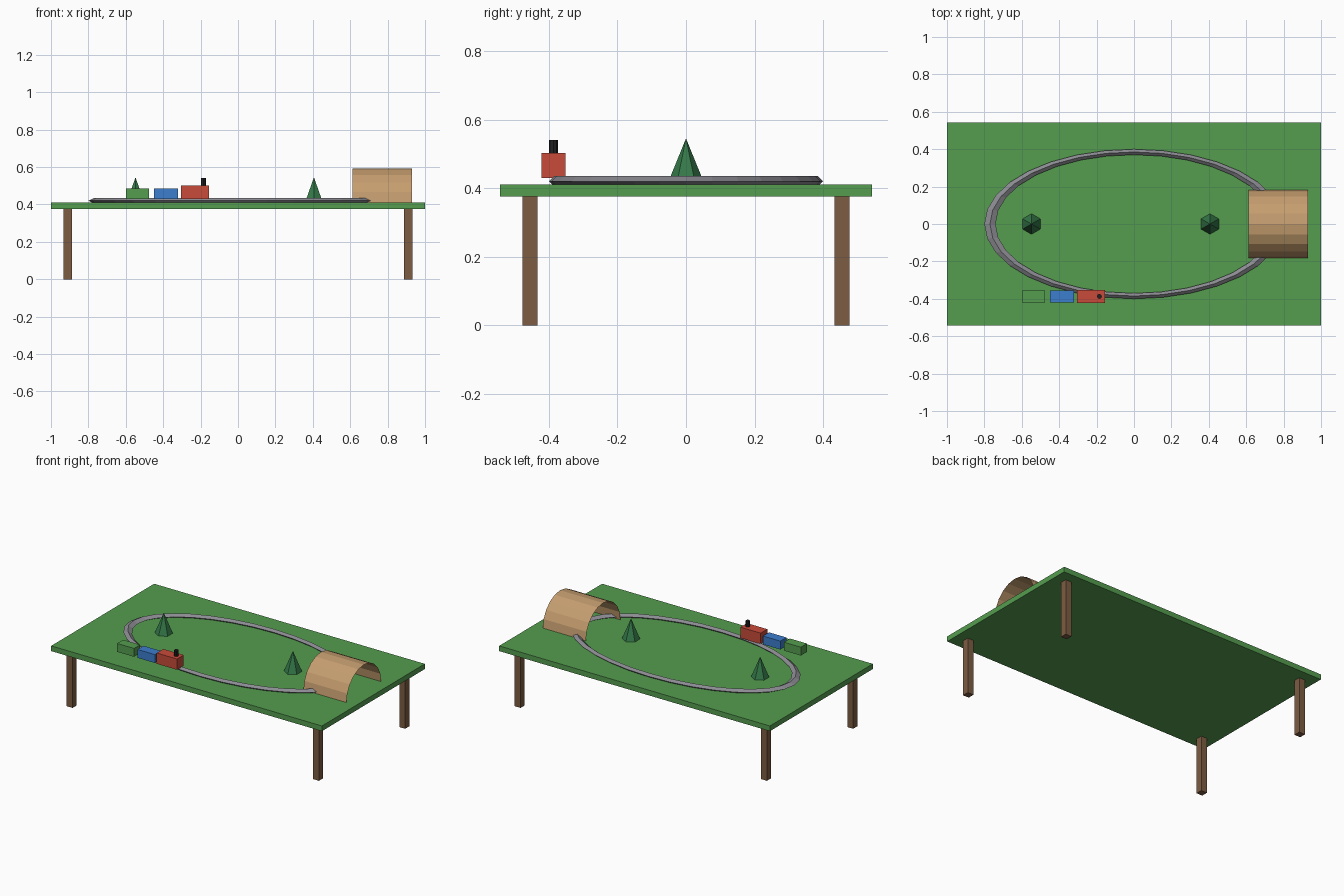
import bpy, bmesh, math
from mathutils import Matrix

if "Cube" in bpy.data.objects:
    bpy.data.objects.remove(bpy.data.objects["Cube"])


def material(name, rgb):
    m = bpy.data.materials.new(name)
    m.diffuse_color = (*rgb, 1)
    m.use_nodes = True
    m.node_tree.nodes["Principled BSDF"].inputs["Base Color"].default_value = m.diffuse_color
    return m


GREEN = material("grass_green", (0.09, 0.34, 0.08))
BROWN = material("leg_brown", (0.205, 0.107, 0.054))
GREY = material("rail_grey", (0.26, 0.26, 0.29))
TAN = material("tunnel_tan", (0.56, 0.34, 0.16))
PINE = material("pine_green", (0.035, 0.19, 0.065))
RED = material("engine_red", (0.58, 0.07, 0.042))
BLUE = material("wagon_blue", (0.045, 0.205, 0.61))
BLACK = material("chimney_black", (0.015, 0.015, 0.018))


def finish(name, bm, mat):
    me = bpy.data.meshes.new(name)
    bm.to_mesh(me)
    bm.free()
    me.materials.append(mat)
    ob = bpy.data.objects.new(name, me)
    bpy.context.collection.objects.link(ob)
    return ob


def box(name, x, y, z, mat):
    """Box from (min, max) ranges on each axis."""
    bm = bmesh.new()
    bmesh.ops.create_cube(bm, size=1)
    for v in bm.verts:
        for i, (lo, hi) in enumerate((x, y, z)):
            v.co[i] = lo if v.co[i] < 0 else hi
    return finish(name, bm, mat)


def cone(name, x, y, z0, z1, r0, r1, sides, mat):
    bm = bmesh.new()
    bmesh.ops.create_cone(bm, cap_ends=True, segments=sides, radius1=r0, radius2=r1,
                          depth=z1 - z0, matrix=Matrix.Translation((x, y, (z0 + z1) / 2)))
    return finish(name, bm, mat)


TOP = 0.41

# Table top and four legs
box("table_top", (-1, 1), (-0.543, 0.543), (0.375, TOP), GREEN)
for sx, side in ((-1, "left"), (1, "right")):
    for sy, end in ((-1, "front"), (1, "back")):
        cx, cy, h = sx * 0.91, sy * 0.455, 0.0217
        box(f"{end}_{side}_leg", (cx - h, cx + h), (cy - h, cy + h), (0, 0.376), BROWN)

# Oval track: a diamond-section ring, stretched to double length
N = 32
bm = bmesh.new()
rings = []
for i in range(N):
    a = 2 * math.pi * i / N
    ring = []
    for k in range(4):
        b = k * math.pi / 2
        r = 0.385 + 0.015 * math.cos(b)
        ring.append(bm.verts.new((2 * r * math.cos(a), r * math.sin(a),
                                  0.42 + 0.015 * math.sin(b))))
    rings.append(ring)
for i in range(N):
    p, q = rings[i], rings[(i + 1) % N]
    for k in range(4):
        j = (k + 1) % 4
        bm.faces.new((p[k], q[k], q[j], p[j]))
finish("track", bm, GREY)

# Tunnel: thin half-round shell, open at both ends
bm = bmesh.new()
pairs = []
for i in range(11):
    a = math.pi * i / 10
    y, z = 0.183 * math.cos(a), TOP + 0.183 * math.sin(a)
    pairs.append([bm.verts.new((x, y, z)) for x in (0.612, 0.93)])
for (a0, a1), (b0, b1) in zip(pairs, pairs[1:]):
    bm.faces.new((a0, b0, b1, a1))
finish("tunnel", bm, TAN)

# Trees
for name, x in (("left_tree", -0.548), ("right_tree", 0.406)):
    cone(name, x, 0, TOP, 0.545, 0.055, 0, 6, PINE)

# Train: engine with chimney, two wagons
Y = -0.387
box("engine", (-0.305, -0.155), (Y - 0.035, Y + 0.035), (0.43, 0.502), RED)
cone("chimney", -0.185, Y, 0.50, 0.541, 0.013, 0.013, 8, BLACK)
box("middle_wagon", (-0.449, -0.32), (Y - 0.032, Y + 0.032), (0.43, 0.486), BLUE)
box("rear_wagon", (-0.6, -0.475), (Y - 0.032, Y + 0.032), (0.43, 0.486), GREEN)
